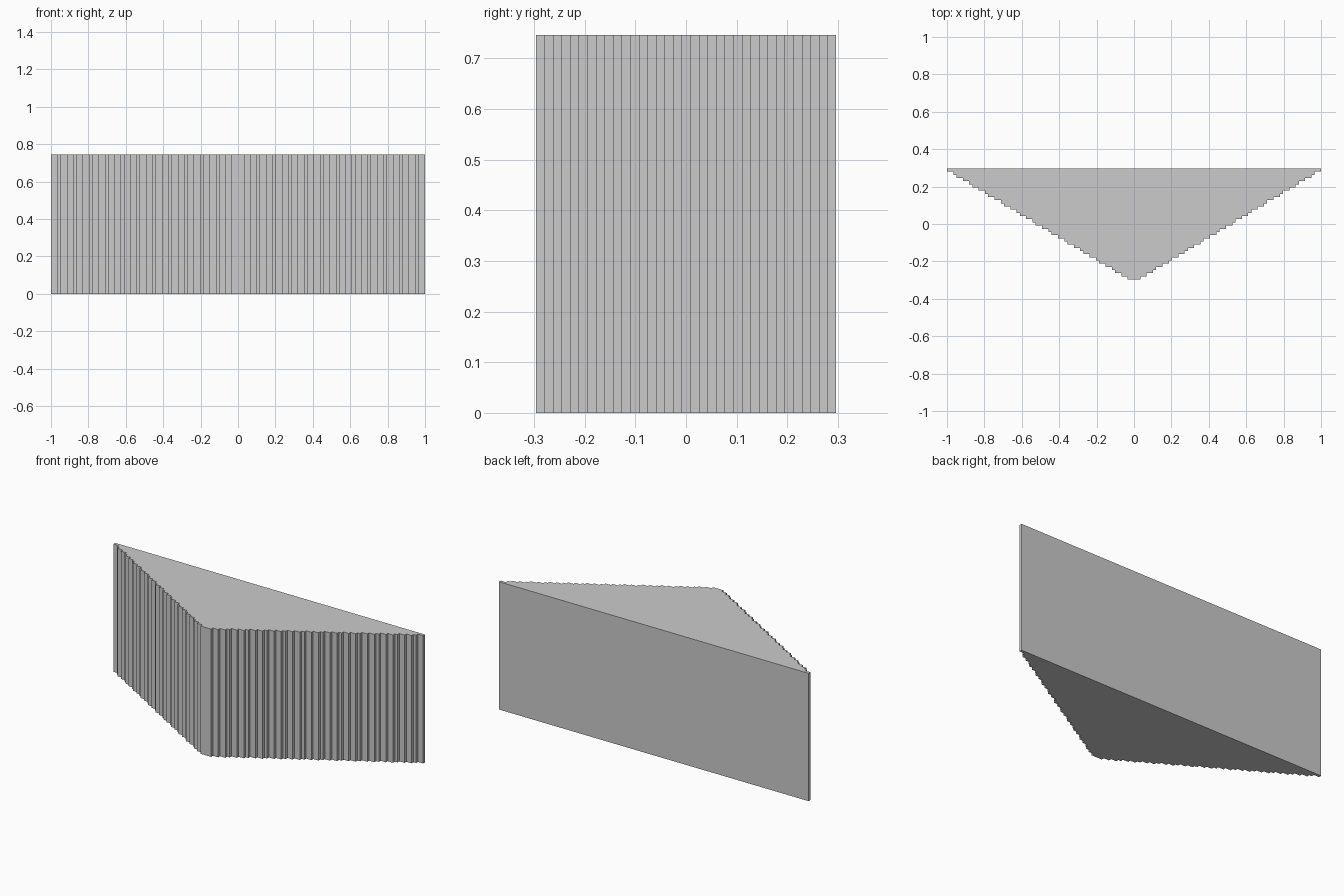
import bpy, bmesh

if "Cube" in bpy.data.objects:
    bpy.data.objects.remove(bpy.data.objects["Cube"])

ROWS, HALF, HIGH = 35, 59, 44      # size in grid cells
C = 1.0 / HALF                     # cell size
back = ROWS * C / 2

# Stepped right-hand edge of the triangle, from the back to the front tip
right = []
for r in range(ROWS):
    x = (HALF - round(5 * r / 3)) * C
    right += [(x, back - r * C), (x, back - (r + 1) * C)]
outline = [(-x, y) for x, y in right] + right[::-1]

# Extrude the outline into a solid wedge
bm = bmesh.new()
base = bm.faces.new([bm.verts.new((x, y, 0)) for x, y in outline])
top = bmesh.ops.extrude_face_region(bm, geom=[base], use_keep_orig=True)
verts = [v for v in top["geom"] if isinstance(v, bmesh.types.BMVert)]
bmesh.ops.translate(bm, verts=verts, vec=(0, 0, HIGH * C))
bmesh.ops.recalc_face_normals(bm, faces=bm.faces)

mesh = bpy.data.meshes.new("stepped_wedge")
bm.to_mesh(mesh)
bm.free()
wedge = bpy.data.objects.new("stepped_wedge", mesh)
bpy.context.collection.objects.link(wedge)
